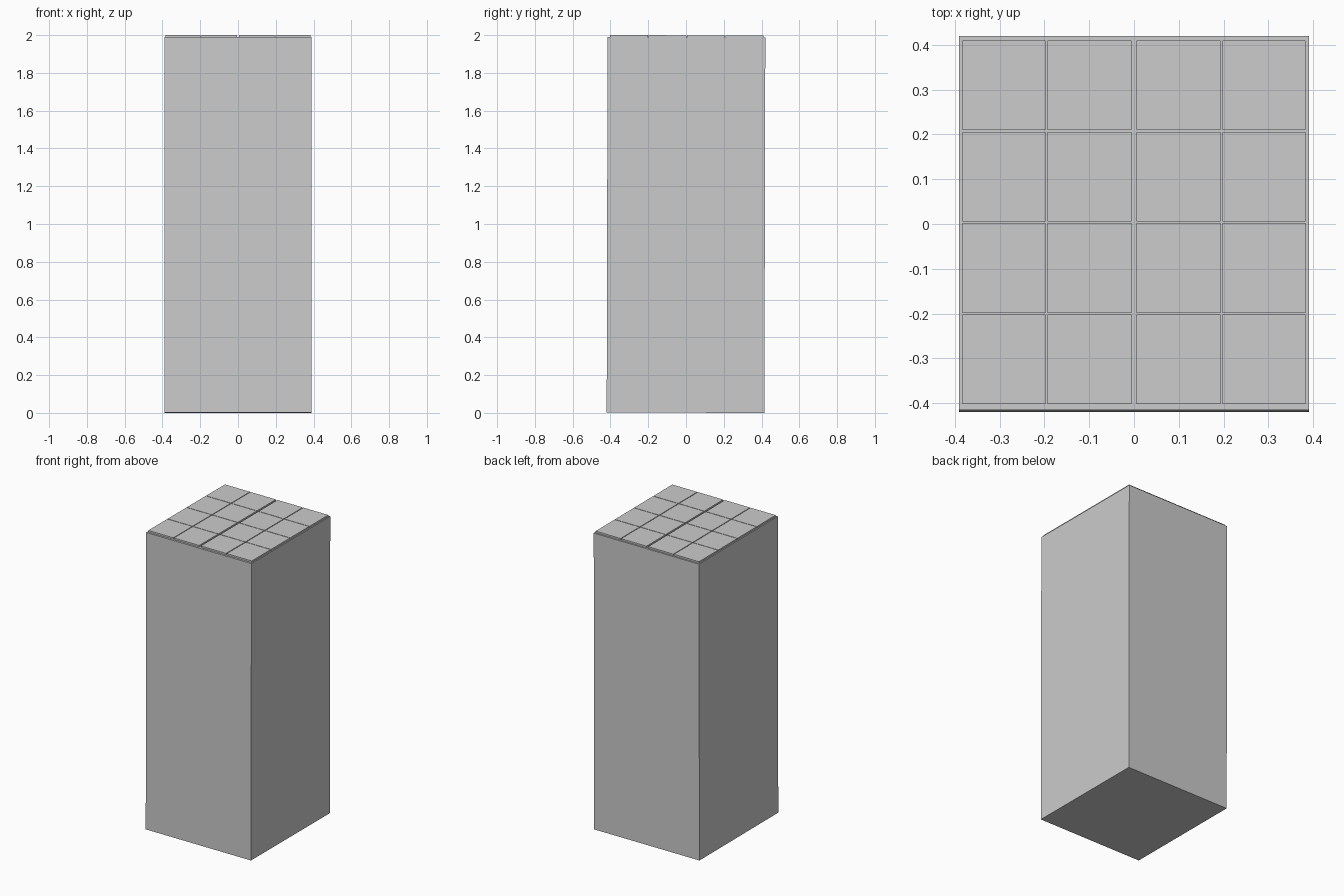
import bpy
import bmesh
from mathutils import Matrix, Vector

if "Cube" in bpy.data.objects:
    bpy.data.objects.remove(bpy.data.objects["Cube"])

# The whole block leans very slightly towards the back
LEAN = (Matrix.Translation((0, 0, 1)) @ Matrix.Rotation(-0.0025, 4, 'X')
        @ Matrix.Translation((0, 0, -1)))


def box(name, low, high):
    low, high = Vector(low), Vector(high)
    bm = bmesh.new()
    bmesh.ops.create_cube(bm, size=1)
    bmesh.ops.scale(bm, vec=high - low, verts=bm.verts)
    bmesh.ops.translate(bm, vec=(low + high) / 2, verts=bm.verts)
    bmesh.ops.transform(bm, matrix=LEAN, verts=bm.verts)
    mesh = bpy.data.meshes.new(name)
    bm.to_mesh(mesh)
    bm.free()
    obj = bpy.data.objects.new(name, mesh)
    bpy.context.collection.objects.link(obj)
    return obj


# Tall main body
TOP = 1.988
box("body", (-0.39, -0.4175, 0.001), (0.39, 0.4175, TOP))

# Four by four grid of thin roof panels, with a wider gap down the middle
columns = [(-0.383, -0.198), (-0.193, -0.006), (0.006, 0.193), (0.198, 0.383)]
for row in range(4):
    y = -0.4045 + row * 0.2038
    for col, (x0, x1) in enumerate(columns):
        box(f"roof_panel_{row}_{col}", (x0, y, TOP - 0.002), (x1, y + 0.2, 1.999))
